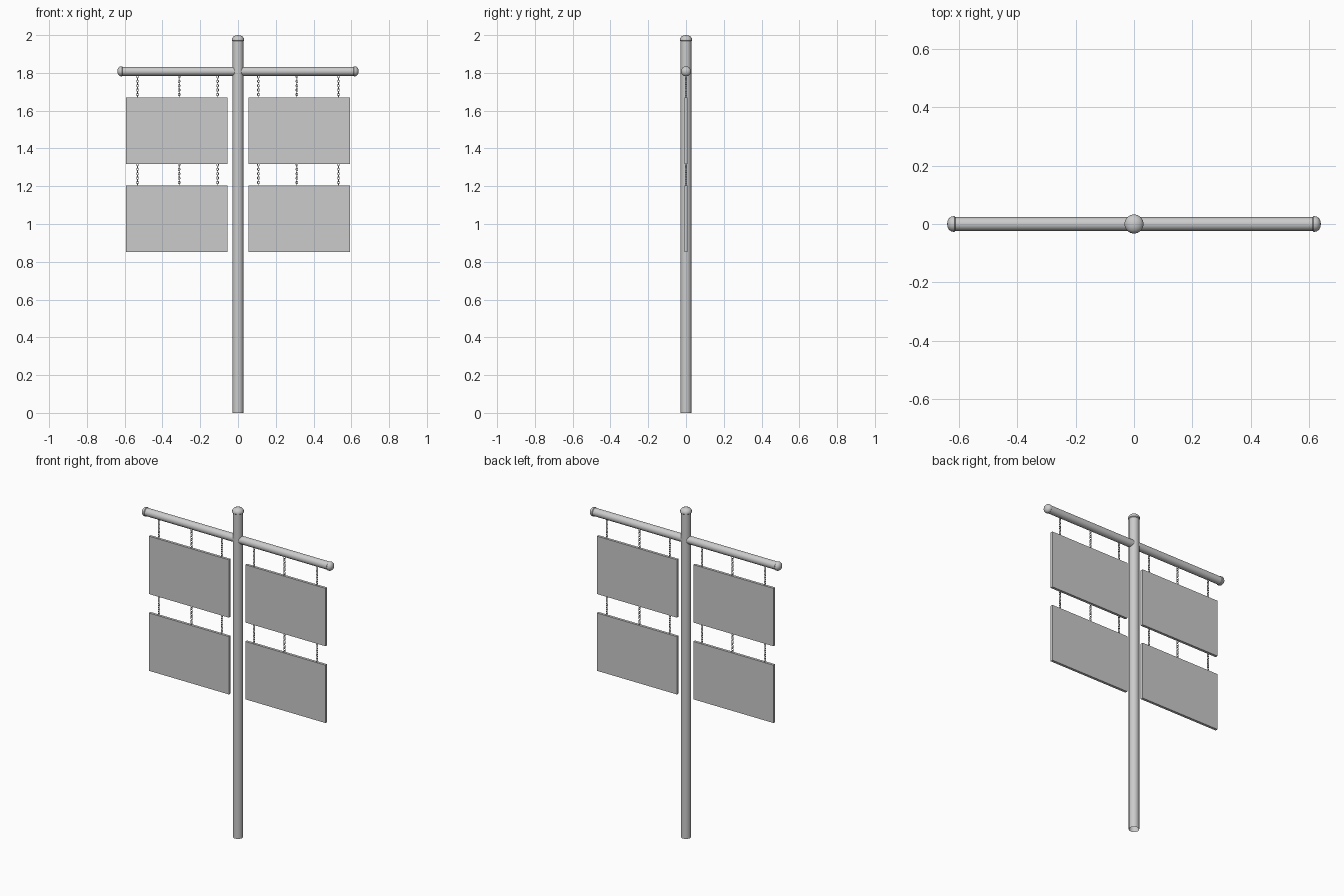
import bpy, bmesh
from math import pi, cos, sin, radians
from mathutils import Matrix, Vector

if "Cube" in bpy.data.objects:
    bpy.data.objects.remove(bpy.data.objects["Cube"])

BAR_Z = 1.808


def finish(name, bm, smooth=True):
    me = bpy.data.meshes.new(name)
    bm.to_mesh(me)
    bm.free()
    ob = bpy.data.objects.new(name, me)
    bpy.context.collection.objects.link(ob)
    if smooth:
        bpy.ops.object.select_all(action='DESELECT')
        ob.select_set(True)
        bpy.context.view_layer.objects.active = ob
        bpy.ops.object.shade_smooth_by_angle(angle=radians(40))
    return ob


def lathe(name, profile, matrix=Matrix(), sides=16):
    """Spin (radius, height) points around z, then place with matrix."""
    bm = bmesh.new()
    vs = [bm.verts.new((r, 0, z)) for r, z in profile]
    es = [bm.edges.new(p) for p in zip(vs, vs[1:])]
    bmesh.ops.spin(bm, geom=vs + es, axis=(0, 0, 1), cent=(0, 0, 0),
                   angle=2 * pi, steps=sides, use_duplicate=False)
    bmesh.ops.remove_doubles(bm, verts=bm.verts, dist=1e-5)
    bmesh.ops.recalc_face_normals(bm, faces=bm.faces)
    bm.transform(matrix)
    return finish(name, bm)


def dome(r, base, height, n=4):
    return [(r * cos(i * pi / 2 / n), base + height * sin(i * pi / 2 / n))
            for i in range(n + 1)]


def add_link(bm, centre, along_x, length=0.0178, width=0.0135, wire=0.0016):
    """One stadium-shaped chain link, standing upright."""
    r = width / 2 - wire
    half = length / 2 - wire - r
    rings = []
    for i in range(12):
        a = 2 * pi * (i + 0.5) / 12
        c = Vector((r * cos(a), 0, r * sin(a) + (half if sin(a) > 0 else -half)))
        out = Vector((cos(a), 0, sin(a)))
        ring = []
        for k in range(6):
            b = 2 * pi * k / 6
            p = c + wire * (out * cos(b) + Vector((0, sin(b), 0)))
            if not along_x:
                p = Vector((-p.y, p.x, p.z))
            ring.append(bm.verts.new(p + centre))
        rings.append(ring)
    for i in range(12):
        p, q = rings[i], rings[(i + 1) % 12]
        for k in range(6):
            m = (k + 1) % 6
            bm.faces.new((p[k], p[m], q[m], q[k]))


# Upright post (open at the foot) with domed cap
lathe("post", [(0.029, 0), (0.029, 1.975)])
lathe("post_cap", [(0, 1.968), (0.029, 1.968), (0.033, 1.972)]
      + dome(0.033, 1.977, 0.023))

# Crossbar with domed ends
lathe("crossbar", [(0.0235, -0.62), (0.0235, 0.62)],
      Matrix.Translation((0, 0, BAR_Z)) @ Matrix.Rotation(pi / 2, 4, 'Y'))
for side, s in (("left", -1), ("right", 1)):
    lathe("crossbar_cap_" + side,
          [(0, 0.611), (0.0235, 0.611), (0.0265, 0.614)] + dome(0.0265, 0.619, 0.02),
          Matrix.Translation((0, 0, BAR_Z)) @ Matrix.Rotation(s * pi / 2, 4, 'Y'))

# Hanging boards and the chains above each of them
for side, s in (("left", -1), ("right", 1)):
    for row, low, high in (("upper", 1.318, 1.669), ("lower", 0.852, 1.203)):
        bm = bmesh.new()
        bmesh.ops.create_cube(bm, size=1, matrix=Matrix.Translation(
            (s * 0.324, 0, (low + high) / 2)) @ Matrix.Diagonal((0.538, 0.016, high - low, 1)))
        finish(f"{row}_board_{side}", bm, smooth=False)

        bm = bmesh.new()
        for x in (0.108, 0.312, 0.532):
            for i in range(10):
                add_link(bm, Vector((s * x, 0, high + 0.005 + i * 0.0117)), i % 2 == 1)
        bmesh.ops.recalc_face_normals(bm, faces=bm.faces)
        finish(f"{row}_chains_{side}", bm)
